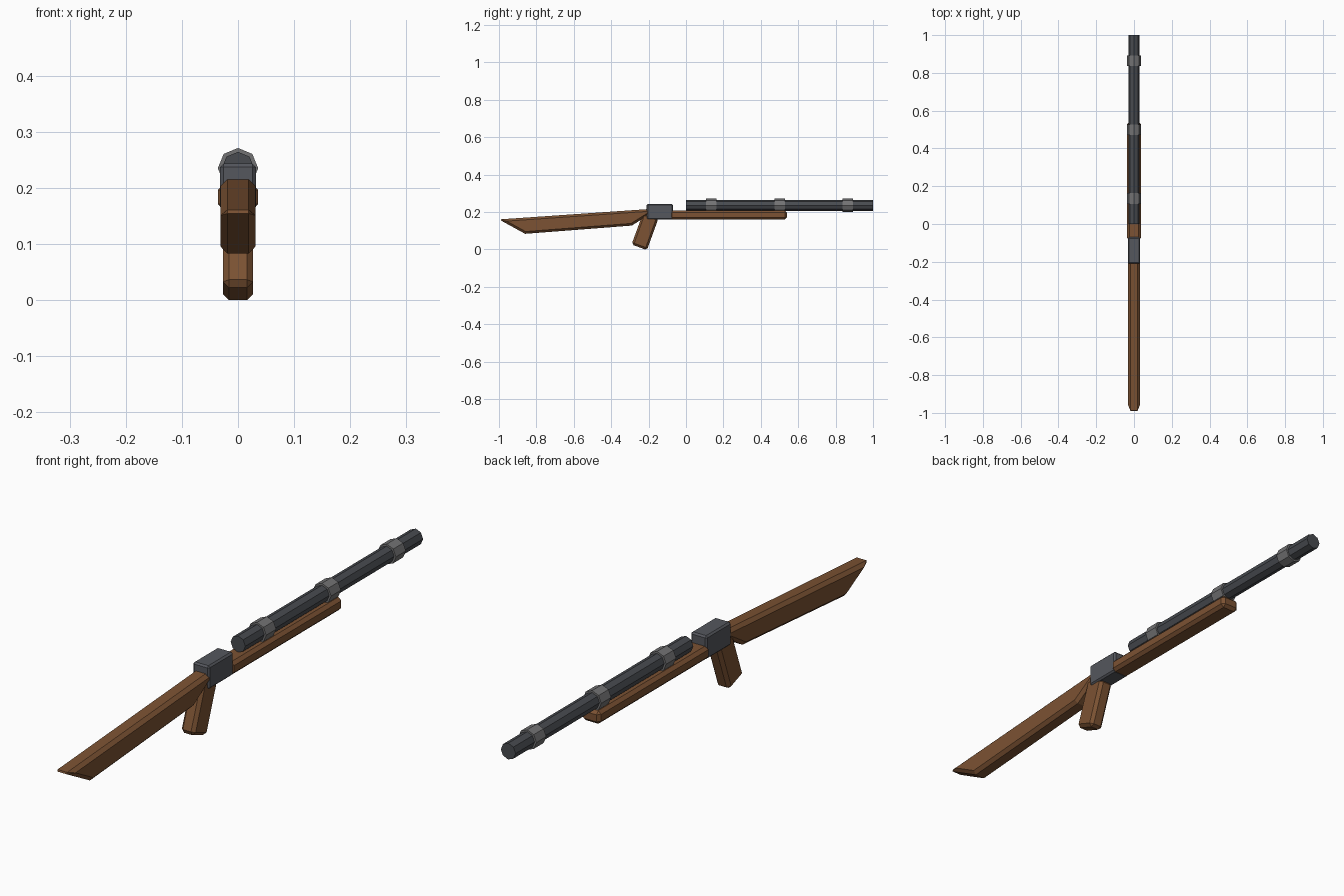
import bpy, bmesh, math

if "Cube" in bpy.data.objects:
    bpy.data.objects.remove(bpy.data.objects["Cube"])


def material(name, rgb):
    m = bpy.data.materials.new(name)
    m.diffuse_color = (*rgb, 1)
    m.use_nodes = True
    m.node_tree.nodes["Principled BSDF"].inputs["Base Color"].default_value = m.diffuse_color
    return m


wood = material("wood", (0.20, 0.085, 0.033))
steel = material("dark_steel", (0.065, 0.07, 0.08))
light_steel = material("light_steel", (0.17, 0.17, 0.175))
receiver_steel = material("receiver_steel", (0.09, 0.095, 0.11))


def slab(name, profile, half_width, bevel, mat):
    """Extrude a (y, z) profile across x and chamfer every rim edge."""
    bm = bmesh.new()
    face = bm.faces.new([bm.verts.new((-half_width, y, z)) for y, z in profile])
    out = bmesh.ops.extrude_face_region(bm, geom=[face])
    for v in out["geom"]:
        if isinstance(v, bmesh.types.BMVert):
            v.co.x = half_width
    bmesh.ops.recalc_face_normals(bm, faces=bm.faces[:])
    mesh = bpy.data.meshes.new(name)
    bm.to_mesh(mesh)
    bm.free()
    mesh.materials.append(mat)
    ob = bpy.data.objects.new(name, mesh)
    bpy.context.collection.objects.link(ob)
    mod = ob.modifiers.new("chamfer", "BEVEL")
    mod.width = bevel
    mod.segments = 1
    mod.limit_method = "ANGLE"
    mod.angle_limit = math.radians(40)
    return ob


def box(y0, y1, z0, z1):
    return [(y0, z0), (y1, z0), (y1, z1), (y0, z1)]


def tube(name, y0, y1, radius, mat):
    """Eight-sided cylinder along y on the barrel axis."""
    bpy.ops.mesh.primitive_cylinder_add(
        vertices=8, radius=radius, depth=y1 - y0,
        location=(0, (y0 + y1) / 2, 0.235), rotation=(math.pi / 2, 0, 0))
    ob = bpy.context.object
    ob.name = name
    ob.data.materials.append(mat)


# Barrel and its three bands
tube("barrel", 0.0, 1.0, 0.029, steel)
for i, y in enumerate((0.135, 0.5, 0.865)):
    tube(f"barrel_band_{i + 1}", y - 0.028, y + 0.028, 0.036, light_steel)

# Receiver block and fore-end
slab("receiver", box(-0.21, -0.07, 0.16, 0.243), 0.032, 0.006, receiver_steel)
slab("fore_end", box(-0.085, 0.54, 0.16, 0.207), 0.036, 0.011, wood)

# Shoulder stock with a slanted butt
slab("stock", [(-1.0, 0.16), (-0.86, 0.083), (-0.29, 0.127),
               (-0.19, 0.19), (-0.19, 0.216)], 0.031, 0.012, wood)

# Raked hand grip
a, length = math.radians(20), 0.18
dy, dz = length * math.sin(a), length * math.cos(a)
slab("grip", [(-0.291, 0.026), (-0.209, -0.004),
              (-0.209 + dy, -0.004 + dz), (-0.291 + dy, 0.026 + dz)],
     0.027, 0.011, wood)
